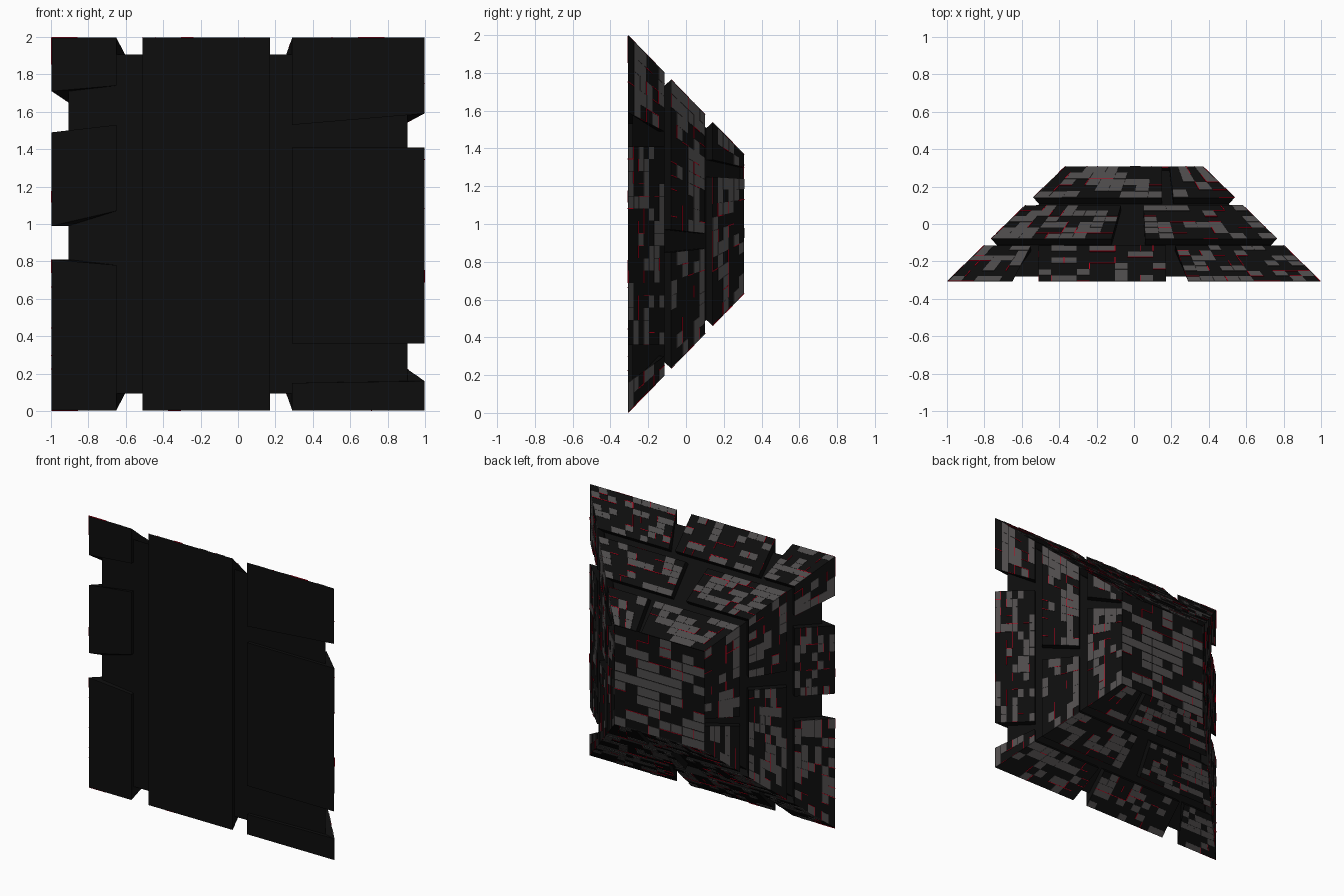
import bpy, bmesh, random
from mathutils import Vector

if "Cube" in bpy.data.objects:
    bpy.data.objects.remove(bpy.data.objects["Cube"])

random.seed(7)
YF, YB, SKIN = -0.307, 0.307, 0.004      # front / back planes, tile relief


def half(y):                              # half width of the outer frustum
    return 1.0 - SKIN - 1.026 * (y - YF)


def core_half(y):
    return half(y) - 0.064


def material(name, rgb):
    m = bpy.data.materials.new(name)
    m.diffuse_color = (*rgb, 1)
    m.use_nodes = True
    m.node_tree.nodes["Principled BSDF"].inputs["Base Color"].default_value = m.diffuse_color
    return m


BLACK = material("black_metal", (0.004, 0.004, 0.004))
GREY = material("grey_tile", (0.075, 0.07, 0.07))
RED = material("red_light", (0.5, 0.0, 0.01))


def block(bm, low, high):                 # closed block between two quads
    a = [bm.verts.new(p) for p in low]
    b = [bm.verts.new(p) for p in high]
    bm.faces.new(a)
    bm.faces.new(b)
    for i in range(4):
        j = (i + 1) % 4
        bm.faces.new((a[i], a[j], b[j], b[i]))


def finish(bm, name, mat):
    bmesh.ops.recalc_face_normals(bm, faces=bm.faces[:])
    me = bpy.data.meshes.new(name)
    bm.to_mesh(me)
    bm.free()
    me.materials.append(mat)
    bpy.context.collection.objects.link(bpy.data.objects.new(name, me))


def square(h, y):
    return [Vector((sx * h, y, 1 + sz * h)) for sx, sz in ((-1, -1), (1, -1), (1, 1), (-1, 1))]


def tile(bm, q, n, u0, u1, v0, v1, height):
    def at(u, v):
        return q[0].lerp(q[1], u).lerp(q[3].lerp(q[2], u), v)
    base = [at(u0, v0), at(u1, v0), at(u1, v1), at(u0, v1)]
    block(bm, [p - n * 0.002 for p in base], [p + n * height for p in base])


def tile_panel(q, n, size, fill=0.42):    # scatter tiles and red seams over a quad
    wide = ((q[1] - q[0]).length + (q[2] - q[3]).length) / 2
    tall = (q[3] - q[0]).length
    nu = max(2, round(wide / size))
    nv = max(2, round(tall / (size * random.uniform(0.6, 0.9))))
    for j in range(nv):
        i = 0
        while i < nu:
            w = min(random.choice((1, 1, 1, 2)), nu - i)
            u0, u1, v0, v1 = i / nu, (i + w) / nu, j / nv, (j + 1) / nv
            if random.random() < fill:
                tile(tiles, q, n, u0 + 0.001, u1 - 0.001, v0 + 0.004, v1 - 0.004,
                     SKIN * random.uniform(0.4, 0.9))
            if random.random() < 0.14:
                t = 0.004 / wide
                tile(seams, q, n, max(u0 - t / 2, 0), u0 + t / 2, v0, v1, SKIN)
            if random.random() < 0.14:
                t = 0.004 / tall
                tile(seams, q, n, u0, u1, max(v0 - t / 2, 0), v0 + t / 2, SKIN)
            i += w


tiles, seams = bmesh.new(), bmesh.new()

# inner core
core = bmesh.new()
block(core, square(core_half(-0.282), -0.282), square(core_half(0.285), 0.285))
finish(core, "core", BLACK)

# four sloping sides: rows (outer y0, y1, inner y0, y1), gaps as (near a, b, far a, b)
ROWS = [(YF, -0.115, -0.282, -0.145), (-0.08, 0.10, -0.113, 0.07), (0.14, YB, 0.107, 0.285)]
FLOOR_GAPS = [[(-0.65, -0.51, -0.55, -0.51), (0.17, 0.29, 0.17, 0.22)],
              [(-0.12, 0.06, -0.07, 0.05)], [(0.15, 0.21, 0.15, 0.19)]]
SIDES = {
    "top": (lambda a, y, h: Vector((a, y, 1 + h)), FLOOR_GAPS),
    "bottom": (lambda a, y, h: Vector((a, y, 1 - h)), FLOOR_GAPS),
    "right": (lambda a, y, h: Vector((h, y, 1 + a)),
              [[(-0.84, -0.64, -0.70, -0.64), (0.41, 0.59, 0.41, 0.49)],
               [(-0.15, -0.03, -0.13, -0.05)], [(0.25, 0.34, 0.24, 0.30)]]),
    "left": (lambda a, y, h: Vector((-h, y, 1 + a)),
             [[(-0.19, -0.01, -0.19, -0.01), (0.49, 0.71, 0.49, 0.58)],
              [(0.06, 0.18, 0.06, 0.15)], [(-0.2, -0.13, -0.18, -0.13)]]),
}
for side, (place, gaps) in SIDES.items():
    panels = bmesh.new()
    normal = (place(0, 1.026, 1) - place(0, 0, 0)).normalized()
    for (y0, y1, i0, i1), cuts in zip(ROWS, gaps):
        starts = [None] + [(c[1], c[3]) for c in cuts]
        ends = [(c[0], c[2]) for c in cuts] + [None]
        for s, e in zip(starts, ends):
            def ring(ya, yb, width, lift):
                l = s or (-width(ya), -width(yb))
                r = e or (width(ya), width(yb))
                return [place(l[0], ya, lift(ya)), place(r[0], ya, lift(ya)),
                        place(r[1], yb, lift(yb)), place(l[1], yb, lift(yb))]
            outer = ring(y0, y1, half, half)
            block(panels, ring(i0, i1, core_half, core_half), outer)
            tile_panel(outer, normal, 0.066)
    finish(panels, side + "_panels", BLACK)

# plain front plates: x range, then z of (left low, right low, left high, right high)
H, C = half(YF), core_half(-0.282)
PLATES = [(-H, -0.65, [(1 - H, 1 - H, 0.81, 0.78), (0.99, 1.07, 1.49, 1.53), (1.71, 1.74, 1 + H, 1 + H)]),
          (-0.51, 0.17, [(1 - H, 1 - H, 1 + H, 1 + H)]),
          (0.29, H, [(1 - H, 1 - H, 0.15, 0.16), (0.36, 0.36, 1.41, 1.41), (1.53, 1.59, 1 + H, 1 + H)])]
front = bmesh.new()
for x0, x1, rows in PLATES:
    for a, b, c, d in rows:
        pts = [Vector((x0, YF, a)), Vector((x1, YF, b)), Vector((x1, YF, d)), Vector((x0, YF, c))]
        inner = [Vector((max(-C, min(C, p.x)), -0.282, max(1 - C, min(1 + C, p.z)))) for p in pts]
        block(front, inner, pts)
finish(front, "front_plates", BLACK)

# back cap with larger tiles
back = bmesh.new()
cap = square(half(YB), YB - SKIN)
block(back, square(core_half(0.285), 0.285), cap)
finish(back, "back_cap", BLACK)
tile_panel(cap, Vector((0, 1, 0)), 0.095, 0.5)

finish(tiles, "grey_tiles", GREY)
finish(seams, "red_seams", RED)
